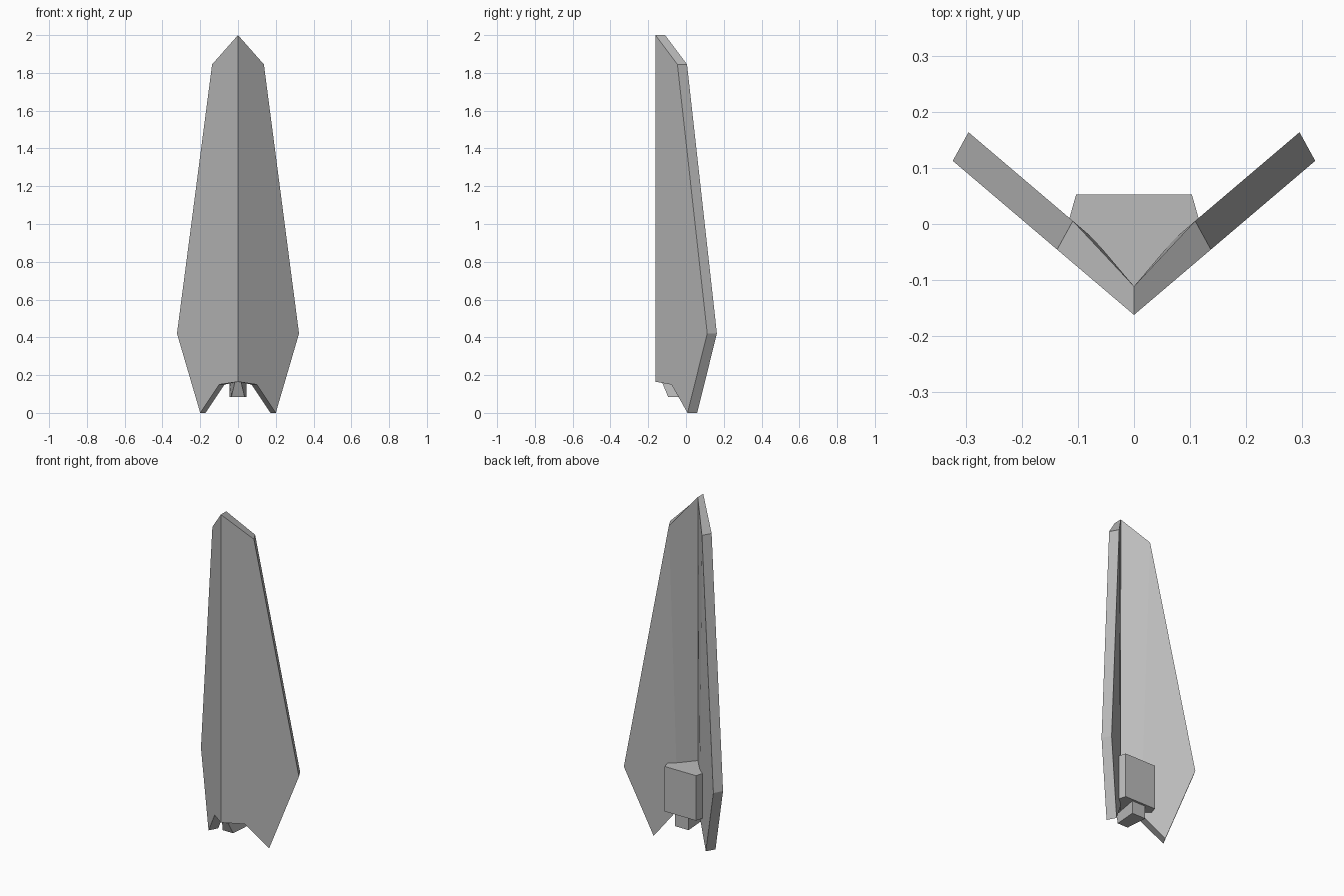
import bpy
import bmesh

cube = bpy.data.objects.get("Cube")
if cube:
    bpy.data.objects.remove(cube, do_unlink=True)

grey = bpy.data.materials.new("hull grey")
grey.use_nodes = True
colour = (0.5, 0.5, 0.5, 1)
grey.diffuse_color = colour
grey.node_tree.nodes["Principled BSDF"].inputs["Base Color"].default_value = colour


def finish(name, bm):
    bmesh.ops.recalc_face_normals(bm, faces=bm.faces)
    mesh = bpy.data.meshes.new(name)
    bm.to_mesh(mesh)
    bm.free()
    mesh.materials.append(grey)
    obj = bpy.data.objects.new(name, mesh)
    bpy.context.collection.objects.link(obj)
    return obj


def loft(name, lower, upper):
    """Solid between two matching rings of points."""
    bm = bmesh.new()
    a = [bm.verts.new(p) for p in lower]
    b = [bm.verts.new(p) for p in upper]
    n = len(a)
    bm.faces.new(a)
    bm.faces.new(b)
    for i in range(n):
        j = (i + 1) % n
        bm.faces.new((a[i], a[j], b[j], b[i]))
    return finish(name, bm)


# Swept V hull: half outline (x, z) from the nose round to the tail notch
outline = [(0, 2.0), (0.137, 1.845), (0.323, 0.42),
           (0.2, 0.0), (0.1, 0.15), (0, 0.165)]
bm = bmesh.new()
front, back = [], []
for x, z in outline:
    y = -0.162 + 0.85 * x
    front.append(bm.verts.new((x, y, z)))
    back.append(bm.verts.new((max(x - 0.028, 0), y + 0.051, z)))
for ring in (front, back):
    nose, shoulder, wing, tip, notch, keel = ring
    bm.faces.new((nose, shoulder, notch, keel))
    bm.faces.new((shoulder, wing, tip, notch))
for i in range(len(outline) - 1):
    bm.faces.new((front[i], front[i + 1], back[i + 1], back[i]))
hull = finish("hull", bm)
mirror = hull.modifiers.new("mirror", "MIRROR")
mirror.use_clip = True

# Engine block set into the back of the V
plan = [(-0.103, 0.053), (0.103, 0.053), (0.118, 0.0),
        (0, -0.125), (-0.118, 0.0)]
loft("engine_block", [(x, y, 0.162) for x, y in plan],
     [(x, y, 0.43) for x, y in plan])

# Nozzle under the block, its front raked back towards the bottom
loft("nozzle",
     [(-0.045, 0.04, 0.085), (0.045, 0.04, 0.085),
      (0.035, -0.095, 0.085), (-0.035, -0.095, 0.085)],
     [(-0.045, 0.04, 0.18), (0.045, 0.04, 0.18),
      (0.015, -0.13, 0.17), (-0.015, -0.13, 0.17)])
